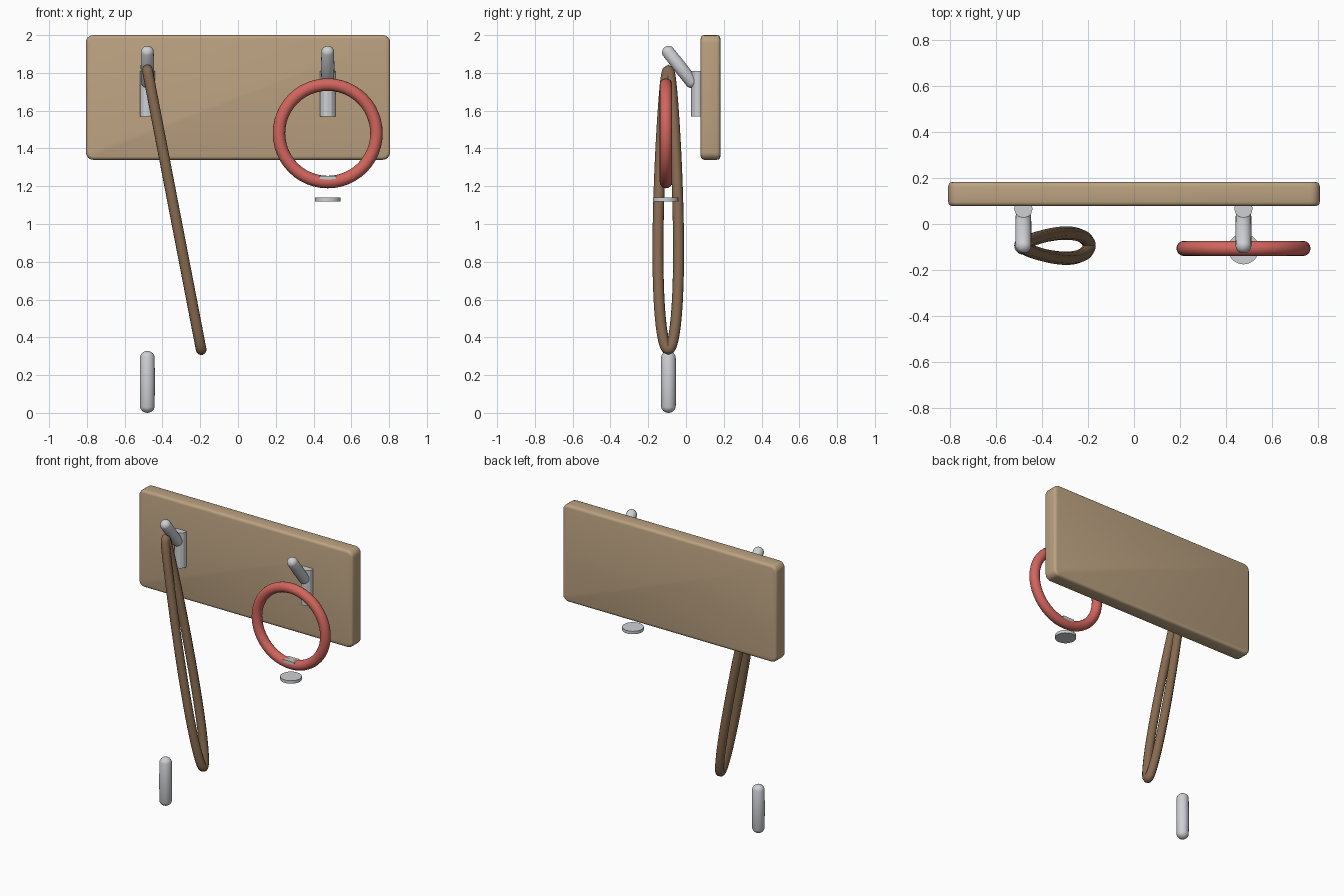
import bpy
import math
from mathutils import Vector

cube = bpy.data.objects.get("Cube")
if cube:
    bpy.data.objects.remove(cube, do_unlink=True)


def material(name, rgb, metallic=0.0):
    m = bpy.data.materials.new(name)
    m.use_nodes = True
    m.diffuse_color = (*rgb, 1)
    bsdf = next(n for n in m.node_tree.nodes if n.type == "BSDF_PRINCIPLED")
    bsdf.inputs["Base Color"].default_value = (*rgb, 1)
    return m


wood = material("tan wood", (0.50, 0.36, 0.22))
metal = material("brushed metal", (0.62, 0.63, 0.66))
red = material("coral red", (0.64, 0.13, 0.11))
leather = material("brown leather", (0.24, 0.145, 0.08))
pale = material("pale grey green", (0.55, 0.64, 0.62))


def finish(name, mat, smooth=True, angle=40):
    ob = bpy.context.object
    ob.name = name
    ob.data.materials.clear()
    ob.data.materials.append(mat)
    if smooth:
        bpy.ops.object.shade_smooth_by_angle(angle=math.radians(angle))
    return ob


def box(name, loc, size, mat, bevel=0.0, segments=3):
    bpy.ops.mesh.primitive_cube_add(size=1, location=loc)
    ob = bpy.context.object
    ob.scale = size
    bpy.ops.object.transform_apply(location=False, rotation=False, scale=True)
    if bevel:
        mod = ob.modifiers.new("soft edges", "BEVEL")
        mod.width = bevel
        mod.segments = segments
        bpy.ops.object.modifier_apply(modifier=mod.name)
    return finish(name, mat, bool(bevel))


def cylinder(name, loc, radius, depth, sides, mat, smooth=True):
    bpy.ops.mesh.primitive_cylinder_add(vertices=sides, radius=radius, depth=depth, location=loc)
    return finish(name, mat, smooth)


def tube(name, points, radius, mat, cyclic=False):
    """Sweep a round section along a polyline."""
    cu = bpy.data.curves.new(name, "CURVE")
    cu.dimensions = "3D"
    cu.bevel_depth = radius
    cu.bevel_resolution = 3
    sp = cu.splines.new("POLY")
    sp.points.add(len(points) - 1)
    for p, co in zip(sp.points, points):
        p.co = (*co, 1)
    sp.use_cyclic_u = cyclic
    ob = bpy.data.objects.new(name, cu)
    bpy.context.collection.objects.link(ob)
    bpy.ops.object.select_all(action="DESELECT")
    ob.select_set(True)
    bpy.context.view_layer.objects.active = ob
    bpy.ops.object.convert(target="MESH")
    return finish(name, mat, angle=60)


def capsule(name, start, end, radius, mat):
    """Round-ended rod between the centres of its two end balls."""
    start, end = Vector(start), Vector(end)
    axis = end - start
    bpy.ops.mesh.primitive_uv_sphere_add(segments=20, ring_count=12, radius=radius)
    ob = bpy.context.object
    half = axis.length / 2
    # Split the equator into a straight shaft by moving each half outward
    for v in ob.data.vertices:
        if v.co.z > 0.001:
            v.co.z += half
        elif v.co.z < -0.001:
            v.co.z -= half
    ob.location = (start + end) / 2
    ob.rotation_euler = axis.to_track_quat("Z", "Y").to_euler()
    return finish(name, mat, angle=60)


# Wall board: rounded outline, then softened front and back rims
board = box("wall_board", (0, 0.13, 1.67), (1.612, 0.104, 0.66), wood)
mod = board.modifiers.new("rounded", "BEVEL")
mod.width = 0.04
mod.segments = 4
mod.affect = "EDGES"
mod.limit_method = "WEIGHT"
weights = board.data.attributes.new("bevel_weight_edge", "FLOAT", "EDGE")
for e in board.data.edges:
    a, b = (board.data.vertices[i].co for i in e.vertices)
    weights.data[e.index].value = 1.0 if abs(a.y - b.y) > 0.05 else 0.0
rim = board.modifiers.new("soft rim", "BEVEL")
rim.width = 0.018
rim.segments = 3
rim.limit_method = "ANGLE"
rim.angle_limit = math.radians(50)
bpy.context.view_layer.objects.active = board
for m in ("rounded", "soft rim"):
    bpy.ops.object.modifier_apply(modifier=m)
bpy.ops.object.shade_smooth_by_angle(angle=math.radians(40))

# Two hooks: a faceted mount with a slanted round-ended peg
for side, x in (("right", -0.48), ("left", 0.475)):
    cylinder(side + "_hook_mount", (x, 0.067, 1.69), 0.04, 0.24, 12, metal, False)
    capsule(side + "_hook_peg", (x, 0.028, 1.755), (x, -0.092, 1.908), 0.035, metal)

# Hanging ring
bpy.ops.mesh.primitive_torus_add(major_radius=0.258, minor_radius=0.033,
                                 major_segments=48, minor_segments=16,
                                 location=(0.475, -0.106, 1.48),
                                 rotation=(math.pi / 2, 0, 0))
finish("ring", red, angle=60)

# Small tab in the ring and the disc below it
box("ring_tab", (0.475, -0.106, 1.243), (0.085, 0.06, 0.024), pale)
cylinder("disc", (0.475, -0.108, 1.13), 0.067, 0.02, 32, metal)

# Leather loop: teardrop that leans sideways from the hook
loop = []
steps = 64
for i in range(steps):
    t = 2 * math.pi * i / steps
    f = (1 - math.cos(t)) / 2
    width = 0.060 * math.sin(t) * (0.55 + 0.62 * f)
    loop.append((-0.48 + 0.285 * f, -0.094 + width, 1.815 - 1.48 * f))
tube("strap_loop", loop, 0.029, leather, True)

# Loose rod standing on the floor
capsule("floor_rod", (-0.48, -0.093, 0.04), (-0.48, -0.093, 0.288), 0.04, metal)
